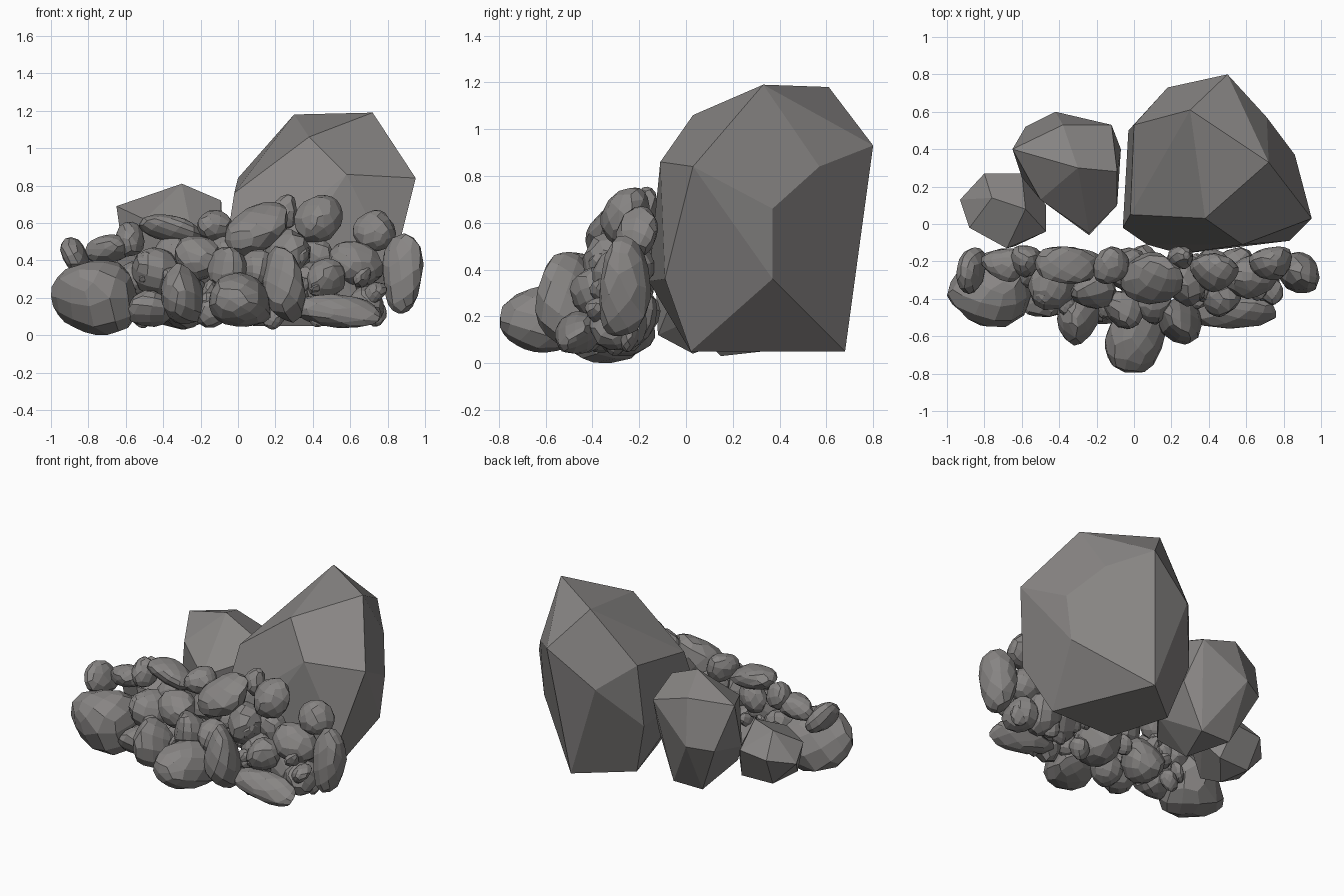
import bpy, bmesh, math, random
from mathutils import Vector, Euler

random.seed(11)

rock_mat = bpy.data.materials.new("dark_rock")
rock_mat.diffuse_color = (0.245, 0.235, 0.23, 1)


def hull_mesh(name, pts, facet):
    """Convex rock through the points, near-coplanar faces merged."""
    bm = bmesh.new()
    for p in pts:
        bm.verts.new(p)
    res = bmesh.ops.convex_hull(bm, input=bm.verts)
    junk = {v for v in res["geom_interior"] + res["geom_unused"]
            if isinstance(v, bmesh.types.BMVert)}
    bmesh.ops.delete(bm, geom=list(junk), context='VERTS')
    bmesh.ops.dissolve_limit(bm, angle_limit=math.radians(facet),
                             verts=bm.verts, edges=bm.edges)
    bmesh.ops.recalc_face_normals(bm, faces=bm.faces)
    me = bpy.data.meshes.new(name)
    bm.to_mesh(me)
    bm.free()
    me.materials.append(rock_mat)
    ob = bpy.data.objects.new(name, me)
    bpy.context.collection.objects.link(ob)
    return ob


def blocky_points(n):
    """Scattered points on a rounded, slightly lopsided block."""
    pts = []
    for i in range(n):
        z = 1 - (2 * i + 1) / n
        a = i * 2.39996 + random.uniform(-0.5, 0.5)
        r = math.sqrt(1 - z * z)
        p = Vector((r * math.cos(a), r * math.sin(a), z))
        p /= sum(abs(c) ** 4 for c in p) ** 0.25
        pts.append(p * random.uniform(0.85, 1.1))
    return pts


def stone(name, centre, size, tilt=0.0, n=14):
    """Worn stone: chunky hull, subdivided once, fitted to its size."""
    pts = [Vector((p.x * size[0], p.y * size[1], p.z * size[2]))
           for p in blocky_points(n)]
    ob = hull_mesh(name, pts, 16)
    ob.modifiers.new("worn", 'SUBSURF').levels = 1
    dg = bpy.context.evaluated_depsgraph_get()
    me = bpy.data.meshes.new_from_object(ob.evaluated_get(dg))
    ob.modifiers.clear()
    ob.data = me
    lo = [min(v.co[i] for v in me.vertices) for i in range(3)]
    hi = [max(v.co[i] for v in me.vertices) for i in range(3)]
    rot = Euler((0, math.radians(tilt), 0)).to_matrix()
    for v in me.vertices:
        q = Vector([((v.co[i] - lo[i]) / (hi[i] - lo[i]) - 0.5) * size[i]
                    for i in range(3)])
        v.co = rot @ q
    me.shade_flat()
    low = min(v.co.z for v in me.vertices)
    ob.location = (centre[0], centre[1], max(centre[2], 0.03 - low))
    return ob


# Large boulder at the back right
hull_mesh("large_boulder", [
    (0.30, 0.61, 1.18), (0.72, 0.33, 1.19), (0.38, 0.03, 1.06),
    (0.00, 0.53, 0.84), (-0.02, 0.05, 0.76), (0.95, 0.03, 0.84),
    (0.58, -0.11, 0.86), (0.50, 0.80, 0.93), (0.71, 0.57, 0.84),
    (0.86, 0.37, 0.66), (0.83, -0.09, 0.36), (0.82, 0.37, 0.36),
    (0.18, 0.73, 0.70), (-0.06, -0.02, 0.50), (0.07, -0.11, 0.45),
    (0.25, -0.16, 0.35), (0.68, 0.02, 0.05), (0.62, 0.36, 0.10),
    (0.40, 0.68, 0.05), (0.08, 0.42, 0.05), (0.20, 0.02, 0.05),
    (-0.03, 0.50, 0.42)], 12)

# Middle boulder
hull_mesh("middle_boulder", [
    (-0.30, 0.30, 0.81), (-0.38, 0.53, 0.72), (-0.65, 0.40, 0.69),
    (-0.12, 0.53, 0.64), (-0.09, 0.28, 0.72), (-0.09, 0.10, 0.58),
    (-0.24, -0.05, 0.52), (-0.50, 0.13, 0.62), (-0.42, 0.60, 0.42),
    (-0.58, 0.52, 0.40), (-0.07, 0.40, 0.38), (-0.60, 0.25, 0.34),
    (-0.24, -0.06, 0.22), (-0.50, 0.15, 0.18), (-0.20, 0.42, 0.06),
    (-0.42, 0.42, 0.06), (-0.30, 0.15, 0.03), (-0.10, 0.12, 0.25)], 12)

# Small boulder at the back left
hull_mesh("small_boulder", [
    (-0.80, 0.27, 0.30), (-0.60, 0.27, 0.32), (-0.93, 0.13, 0.26),
    (-0.76, 0.14, 0.45), (-0.58, 0.08, 0.46), (-0.88, -0.02, 0.34),
    (-0.68, -0.13, 0.36), (-0.47, -0.04, 0.32), (-0.47, 0.10, 0.22),
    (-0.85, 0.00, 0.14), (-0.64, -0.12, 0.12), (-0.55, 0.18, 0.10),
    (-0.78, 0.17, 0.10), (-0.68, 0.03, 0.04)], 12)

# Main stones of the pile: x, y, z, width, depth, height, tilt
main = [
    (-0.87, -0.25, 0.42, 0.13, 0.25, 0.22, -25),
    (-0.70, -0.22, 0.46, 0.25, 0.18, 0.15, -15),
    (-0.36, -0.22, 0.57, 0.34, 0.20, 0.14, 10),
    (0.10, -0.29, 0.57, 0.38, 0.28, 0.24, -30),
    (0.43, -0.26, 0.62, 0.26, 0.21, 0.26, 0),
    (0.73, -0.21, 0.56, 0.23, 0.18, 0.22, 0),
    (0.88, -0.26, 0.33, 0.22, 0.22, 0.43, 3),
    (0.01, -0.61, 0.19, 0.33, 0.37, 0.29, 0),
    (0.24, -0.52, 0.27, 0.22, 0.25, 0.42, -10),
    (0.52, -0.46, 0.13, 0.48, 0.20, 0.18, 5),
    (0.63, -0.28, 0.38, 0.30, 0.24, 0.24, 10),
    (-0.30, -0.52, 0.22, 0.23, 0.26, 0.33, -18),
    (-0.12, -0.22, 0.58, 0.20, 0.20, 0.18, 20),
    (0.25, -0.18, 0.66, 0.14, 0.12, 0.19, 8),
]
left = stone("left_stone", (-0.77, -0.34, 0), (0.46, 0.42, 0.40), 0, 18)
left.location.z = 0.20
for i, (x, y, z, w, d, h, t) in enumerate(main):
    stone(f"pile_stone_{i + 1}", (x, y, z), (w, d, h), t, 15)

# Medium stones filling the pile: x, y, z, size
fill = [
    (-0.58, -0.20, 0.51, 0.18), (-0.44, -0.33, 0.34, 0.25),
    (-0.22, -0.34, 0.42, 0.26), (-0.06, -0.46, 0.36, 0.24),
    (0.26, -0.30, 0.43, 0.28), (0.38, -0.30, 0.24, 0.30),
    (0.04, -0.28, 0.20, 0.32), (-0.48, -0.38, 0.14, 0.22),
    (0.68, -0.29, 0.16, 0.24), (0.47, -0.40, 0.30, 0.22),
    (-0.28, -0.27, 0.17, 0.28), (0.54, -0.25, 0.20, 0.26),
    (-0.55, -0.24, 0.30, 0.22), (0.42, -0.22, 0.42, 0.20),
    (-0.14, -0.44, 0.14, 0.22), (0.10, -0.44, 0.36, 0.22),
    (-0.36, -0.22, 0.44, 0.20), (-0.05, -0.24, 0.44, 0.22),
]
for i, (x, y, z, s) in enumerate(fill):
    size = [s * random.uniform(0.85, 1.1) for _ in range(3)]
    stone(f"fill_stone_{i + 1}", (x, y, z), size, random.uniform(-40, 40))

# Pebbles lodged in the gaps
for i in range(45):
    x = random.uniform(-0.55, 0.74)
    z = random.uniform(0.09, 0.46)
    front = -0.54 + 0.45 * max(0, z - 0.2) + 0.12 * abs(x)
    y = random.uniform(front, -0.21)
    size = [random.uniform(0.07, 0.15) for _ in range(3)]
    stone(f"pebble_{i + 1}", (x, y, z), size, random.uniform(-50, 50), 11)
